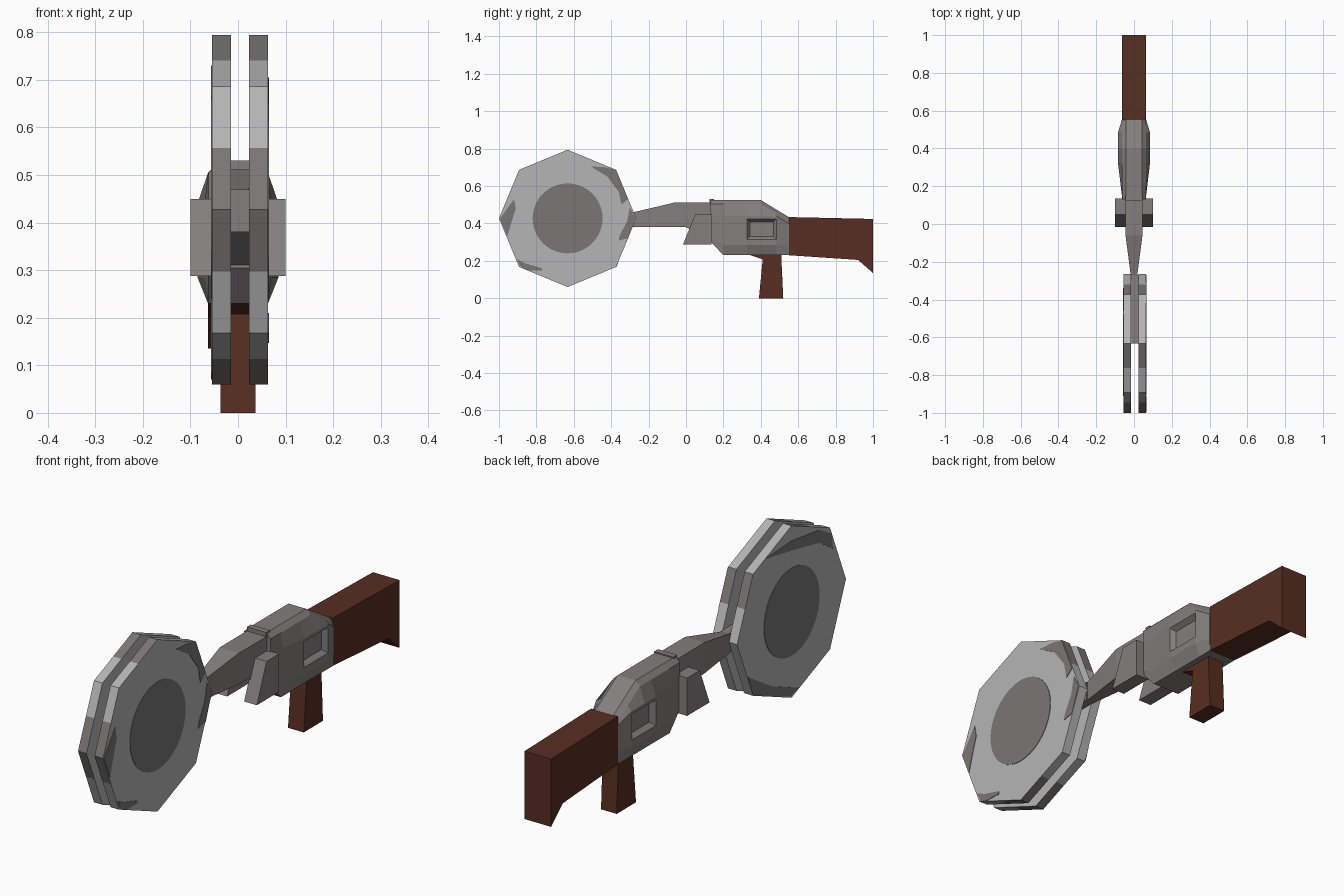
import bpy, bmesh, math

if "Cube" in bpy.data.objects:
    bpy.data.objects.remove(bpy.data.objects["Cube"])


def material(name, rgb):
    m = bpy.data.materials.new(name)
    m.diffuse_color = (*rgb, 1)
    m.use_nodes = True
    m.node_tree.nodes["Principled BSDF"].inputs["Base Color"].default_value = m.diffuse_color
    return m


STEEL = material("gunmetal", (0.225, 0.215, 0.21))
LIGHT = material("light_steel", (0.46, 0.46, 0.46))
DARK = material("worn_steel", (0.19, 0.185, 0.18))
WOOD = material("dark_wood", (0.095, 0.027, 0.016))


def finish(name, bm, *mats):
    bmesh.ops.recalc_face_normals(bm, faces=bm.faces)
    me = bpy.data.meshes.new(name)
    bm.to_mesh(me)
    bm.free()
    for m in mats:
        me.materials.append(m)
    ob = bpy.data.objects.new(name, me)
    bpy.context.collection.objects.link(ob)
    return ob


def loft(rings):
    """Skin closed rings of points, capping both ends."""
    bm = bmesh.new()
    vs = [[bm.verts.new(p) for p in r] for r in rings]
    n = len(vs[0])
    sides = {}
    for s in range(len(vs) - 1):
        for i in range(n):
            j = (i + 1) % n
            sides[s, i] = bm.faces.new((vs[s][i], vs[s][j], vs[s + 1][j], vs[s + 1][i]))
    bm.faces.new(vs[0])
    bm.faces.new(vs[-1])
    return bm, sides


def prism(name, pts, x0, x1, mat):
    """Side profile (y, z) extruded across x."""
    bm, _ = loft([[(x, y, z) for y, z in pts] for x in (x0, x1)])
    return finish(name, bm, mat)


# Receiver: faceted sections along y, with a sunken window on each side
rings = []
for y, w, zb, zt in [(.13, .062, .305, .525), (.20, .07, .23, .525), (.325, .085, .23, .525),
                     (.40, .085, .23, .525), (.485, .085, .23, .473), (.55, .065, .23, .434)]:
    half = [(.042, zt), (min(w, .063), zt - .02),
            (w, min(.44, zt - .035)), (w, min(.425, zt - .045)),
            (w, max(.315, zb + .03)), (w, max(.285, zb + .02)), (min(w, .063), zb)]
    rings.append([(x, y, z) for x, z in half] + [(-x, y, z) for x, z in reversed(half)])
bm, sides = loft(rings)
bmesh.ops.recalc_face_normals(bm, faces=bm.faces)
for row in (3, 9):
    bmesh.ops.inset_region(bm, faces=[sides[2, row], sides[3, row]],
                           thickness=.016, depth=-.02, use_even_offset=True)
finish("receiver", bm, STEEL)
prism("receiver_ridge", [(.125, .505), (.125, .53), (.15, .53), (.15, .505)], -.045, .045, STEEL)

# Barrel narrowing toward the discs, and the arm running between them
bm, _ = loft([[(-w, y, zb), (w, y, zb), (w, y, zt), (-w, y, zt)] for y, w, zb, zt in
              [(-.28, .016, .38, .46), (-.06, .045, .38, .512), (.0, .046, .38, .512), (.14, .046, .305, .512)]])
finish("barrel", bm, STEEL)
prism("axle_arm", [(-.633, .38), (-.633, .47), (-.27, .462), (-.27, .38)], -.015, .023, STEEL)

# Side wings
for s, label in ((1, "right"), (-1, "left")):
    prism(label + "_wing", [(-.016, .288), (.05, .45), (.135, .45), (.135, .288)],
          s * .04, s * .10, STEEL)

# Stock and grip
prism("stock", [(.55, .434), (1, .424), (1, .135), (.92, .205), (.55, .23)], -.063, .063, WOOD)
prism("grip", [(.33, .235), (.41, .208), (.39, 0), (.52, 0), (.51, .21), (.51, .235)],
      -.037, .037, WOOD)

# Octagonal discs, each rim half-edge light or worn
CY, CZ, R = -.633, .427, .367
WORN = {0, 3, 6, 11, 12, 15}


def disc_ring(x, n, radius):
    return [(x, CY - radius(i) * math.cos(i * math.tau / n),
             CZ + radius(i) * math.sin(i * math.tau / n)) for i in range(n)]


def octagon(i):
    return R if i % 2 == 0 else R * math.cos(math.pi / 8)


for label, xi, xo in (("right", .023, .063), ("left", -.015, -.055)):
    bm, sides = loft([disc_ring(x, 16, octagon) for x in (xi, xo)])
    for (_, i), f in sides.items():
        f.material_index = int(i in WORN)
    finish(label + "_disc", bm, LIGHT, DARK)
    # Dark hub circle on the outer face
    out = xo + math.copysign(.002, xo)
    bm, _ = loft([disc_ring(x, 40, lambda i: .187) for x in (xo, out)])
    finish(label + "_hub_circle", bm, DARK)

# Worn patches near the disc edges
patches = {
    "right": [[(-.92, .53), (-.91, .48), (-.935, .40), (-.955, .33), (-.995, .425)],
              [(-.905, .21), (-.86, .187), (-.77, .16), (-.77, .147), (-.85, .15), (-.885, .17)],
              [(-.51, .705), (-.43, .70), (-.375, .685), (-.31, .53), (-.345, .5), (-.36, .57), (-.42, .65)],
              [(-.30, .485), (-.27, .43), (-.31, .32), (-.36, .31), (-.355, .335), (-.315, .41)]],
    "left": [[(-.46, .72), (-.63, .73), (-.82, .705), (-.9, .66), (-.91, .59), (-.82, .65), (-.68, .68)],
             [(-.37, .17), (-.62, .07), (-.68, .085), (-.5, .16), (-.34, .26)]],
}
for label, x0, x1 in (("right", .063, .065), ("left", -.055, -.057)):
    for k, pts in enumerate(patches[label]):
        prism(f"{label}_worn_patch_{k + 1}", pts, x0, x1, DARK)
